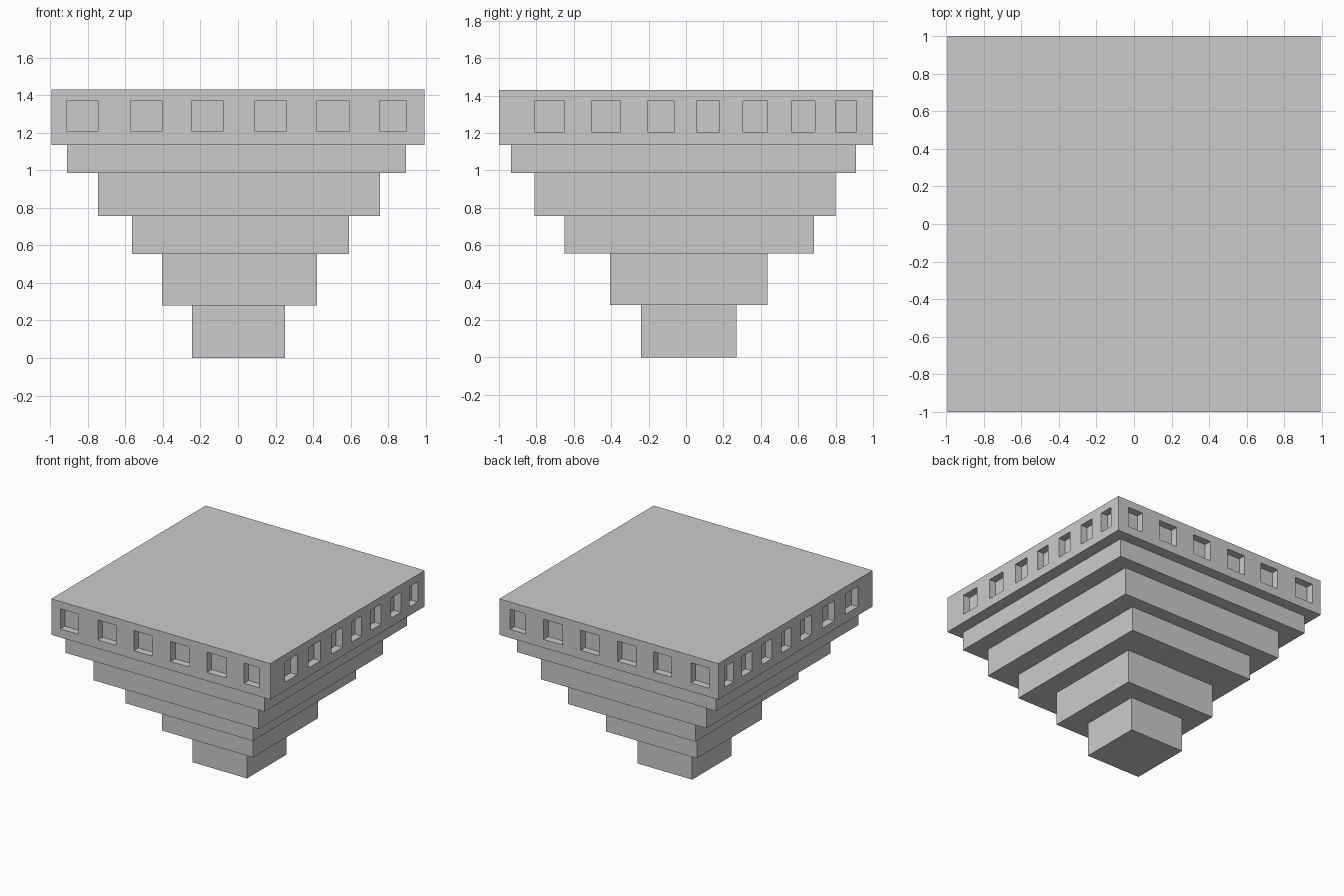
import bpy, bmesh
from mathutils import Vector

if "Cube" in bpy.data.objects:
    bpy.data.objects.remove(bpy.data.objects["Cube"])


def add_box(bm, x0, x1, y0, y1, z0, z1):
    verts = bmesh.ops.create_cube(bm, size=1)["verts"]
    for v in verts:
        v.co = Vector((x1 if v.co.x > 0 else x0,
                       y1 if v.co.y > 0 else y0,
                       z1 if v.co.z > 0 else z0))


def make_object(name, boxes):
    bm = bmesh.new()
    for b in boxes:
        add_box(bm, *b)
    mesh = bpy.data.meshes.new(name)
    bm.to_mesh(mesh)
    bm.free()
    obj = bpy.data.objects.new(name, mesh)
    bpy.context.collection.objects.link(obj)
    return obj


# Stepped tiers, bottom to top: x0, x1, y0, y1, z0, z1
tiers = [
    (-0.245, 0.25, -0.24, 0.27, 0.0, 0.28),
    (-0.405, 0.42, -0.405, 0.435, 0.28, 0.555),
    (-0.565, 0.59, -0.65, 0.685, 0.555, 0.757),
    (-0.745, 0.755, -0.81, 0.80, 0.757, 0.985),
    (-0.91, 0.895, -0.935, 0.91, 0.985, 1.135),
]
for i, t in enumerate(tiers, 1):
    make_object(f"tier_{i}", [t])

# Top slab
X, Y = 0.993, 1.0
slab = make_object("top_slab", [(-X, X, -Y, Y, 1.135, 1.43)])

# Square recesses around the slab rim, same on opposite sides
DEPTH, OUT, Z0, Z1 = 0.06, 0.1, 1.205, 1.37
front = [(-0.91, -0.745), (-0.57, -0.405), (-0.245, -0.08),
         (0.09, 0.255), (0.42, 0.59), (0.755, 0.895)]
side = [(-0.81, -0.65), (-0.505, -0.35), (-0.205, -0.065), (0.055, 0.18),
        (0.305, 0.435), (0.565, 0.69), (0.80, 0.912)]
cuts = []
for a, b in front:
    cuts += [(a, b, -Y - OUT, -Y + DEPTH, Z0, Z1), (a, b, Y - DEPTH, Y + OUT, Z0, Z1)]
for a, b in side:
    cuts += [(-X - OUT, -X + DEPTH, a, b, Z0, Z1), (X - DEPTH, X + OUT, a, b, Z0, Z1)]
cutter = make_object("recess_cutter", cuts)

mod = slab.modifiers.new("recesses", "BOOLEAN")
mod.operation, mod.solver, mod.object = "DIFFERENCE", "EXACT", cutter
bpy.context.view_layer.objects.active = slab
bpy.ops.object.modifier_apply(modifier=mod.name)
bpy.data.objects.remove(cutter, do_unlink=True)
